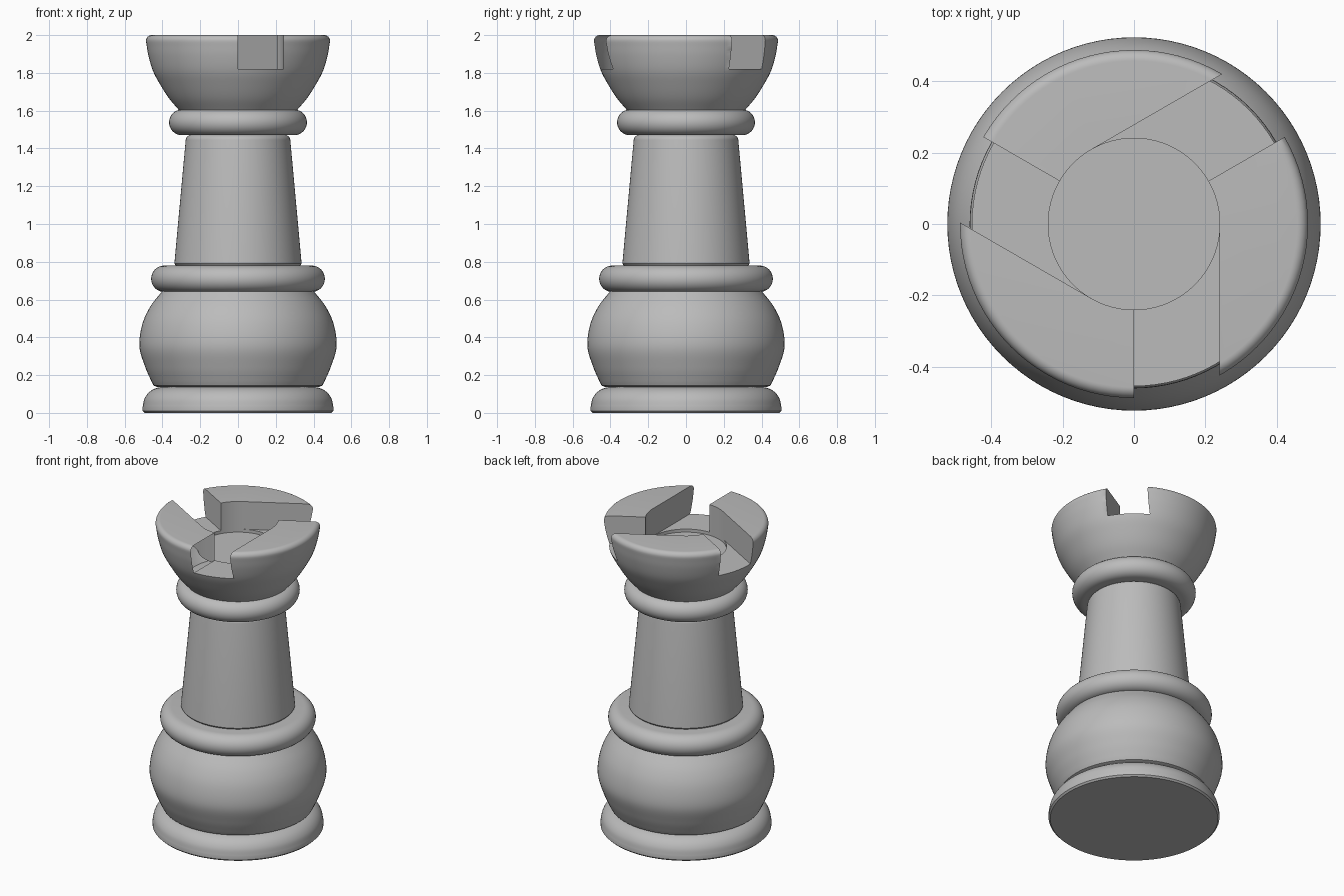
import bpy, math
from mathutils import Vector

old = bpy.data.objects.get("Cube")
if old:
    bpy.data.objects.remove(old)

SEGMENTS = 96

grey = bpy.data.materials.new("light grey")
grey.use_nodes = True
color = (0.5, 0.5, 0.5, 1)
grey.diffuse_color = color
grey.node_tree.nodes["Principled BSDF"].inputs["Base Color"].default_value = color


def smooth_curve(points, steps=6):
    """Rounded curve through (radius, height) points."""
    p = [Vector(q) for q in points]
    p = [2 * p[0] - p[1]] + p + [2 * p[-1] - p[-2]]
    out = []
    for a, b, c, d in zip(p, p[1:], p[2:], p[3:]):
        for i in range(steps):
            t = i / steps
            out.append(0.5 * (2 * b + (c - a) * t + (2 * a - 5 * b + 4 * c - d) * t**2
                              + (3 * b - a - 3 * c + d) * t**3))
    return out + [p[-2]]


def arc(cx, cz, r, start, end, steps=8):
    """Circular arc of (radius, height) points, angles in degrees."""
    angles = [math.radians(start + (end - start) * i / steps) for i in range(steps + 1)]
    return [(cx + r * math.cos(a), cz + r * math.sin(a)) for a in angles]


def lathe(name, profile):
    """Closed solid turned from a profile listed bottom to top."""
    n, rows = SEGMENTS, len(profile)
    verts = [(r * math.cos(math.tau * k / n), r * math.sin(math.tau * k / n), z)
             for r, z in profile for k in range(n)]
    faces = [(j * n + k, j * n + (k + 1) % n, (j + 1) * n + (k + 1) % n, (j + 1) * n + k)
             for j in range(rows - 1) for k in range(n)]
    faces.append(tuple(reversed(range(n))))
    faces.append(tuple(range((rows - 1) * n, rows * n)))
    mesh = bpy.data.meshes.new(name)
    mesh.from_pydata(verts, [], faces)
    mesh.materials.append(grey)
    obj = bpy.data.objects.new(name, mesh)
    bpy.context.collection.objects.link(obj)
    return obj


def select(obj):
    bpy.ops.object.select_all(action='DESELECT')
    obj.select_set(True)
    bpy.context.view_layer.objects.active = obj


def cut(target, cutter):
    select(target)
    mod = target.modifiers.new("cut", 'BOOLEAN')
    mod.operation, mod.solver, mod.object = 'DIFFERENCE', 'EXACT', cutter
    bpy.ops.object.modifier_apply(modifier=mod.name)
    bpy.data.objects.remove(cutter)


# Foot and rounded lower body
foot = lathe("foot", [(0.495, 0), (0.505, 0.01)] + smooth_curve(
    [(0.505, 0.03), (0.495, 0.075), (0.47, 0.11), (0.43, 0.132), (0.37, 0.14)]))
bulb = lathe("bulb", [(0.37, 0.138), (0.43, 0.138)] + smooth_curve(
    [(0.447, 0.145), (0.462, 0.175), (0.492, 0.245), (0.522, 0.35),
     (0.508, 0.465), (0.466, 0.56), (0.397, 0.65)]))

# Rounded collars
lower_collar = lathe("lower_collar", arc(0.39, 0.71, 0.07, -90, 90, 16))
upper_collar = lathe("upper_collar", arc(0.297, 1.538, 0.068, -90, 90, 16))

# Tapered column with softened ends
column = lathe("column", [(0.325, 0.775), (0.337, 0.79)] + arc(0.247, 1.442, 0.03, 5, 90))

# Bowl-shaped crown
crown = lathe("crown", smooth_curve(
    [(0.31, 1.6), (0.365, 1.665), (0.413, 1.74), (0.45, 1.81), (0.474, 1.89), (0.486, 1.96)])
    + arc(0.457, 1.97, 0.03, 0, 90))

# Round well and three off-centre notches
cut(crown, lathe("well_cutter", [(0.24, 1.8), (0.24, 2.2)]))
for i in range(3):
    bpy.ops.mesh.primitive_cube_add(size=1)
    box = bpy.context.object
    box.name = "notch_cutter"
    for v in box.data.vertices:
        v.co = (0.12 + v.co.x * 0.24, -0.35 + v.co.y * 0.7, 2.02 + v.co.z * 0.4)
    box.rotation_euler.z = i * math.tau / 3
    box.data.materials.append(grey)
    bpy.context.view_layer.update()
    cut(crown, box)

for part in (foot, bulb, lower_collar, upper_collar, column, crown):
    select(part)
    bpy.ops.object.shade_smooth_by_angle(angle=math.radians(35))
